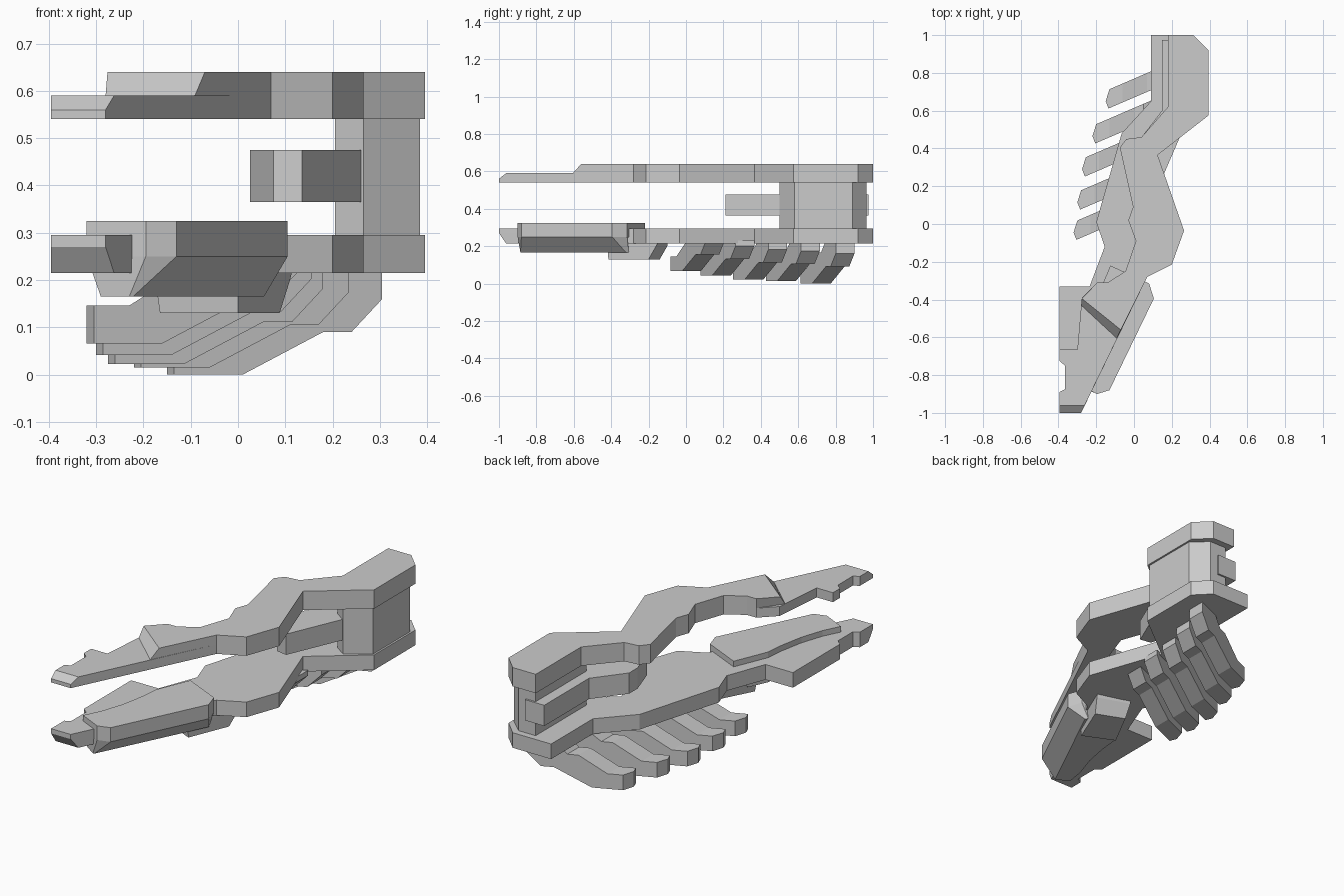
import bpy
import bmesh

if "Cube" in bpy.data.objects:
    bpy.data.objects.remove(bpy.data.objects["Cube"])


def loft(name, rings):
    """Closed solid through rings of 3D points with equal counts."""
    bm = bmesh.new()
    loops = [[bm.verts.new(p) for p in ring] for ring in rings]
    for a, b in zip(loops, loops[1:]):
        n = len(a)
        for i in range(n):
            j = (i + 1) % n
            bm.faces.new((a[i], a[j], b[j], b[i]))
    bm.faces.new(loops[0])
    bm.faces.new(loops[-1])
    bmesh.ops.recalc_face_normals(bm, faces=bm.faces)
    me = bpy.data.meshes.new(name)
    bm.to_mesh(me)
    bm.free()
    ob = bpy.data.objects.new(name, me)
    bpy.context.collection.objects.link(ob)
    return ob


def slab(name, *layers):
    """Stack plan outlines, each given as (outline, z)."""
    return loft(name, [[(x, y, z) for x, y in o] for o, z in layers])


# Outline pieces shared by both blades, from the back down the right side
right = [(.315, 1), (.395, .92), (.395, .575), (.125, .365),
         (.265, -.035), (.2, -.215), (.07, -.28)]
tip = [(-.28, -1), (-.395, -1)]
tip_cut = [(-.262, -.962), (-.395, -.962)]
notch = [(-.395, -.89), (-.365, -.875), (-.365, -.75), (-.395, -.725)]

# Upper blade: thin full-length base with a bevelled tip, thicker rear deck
upper_front = [(-.395, -.665), (-.3, -.665), (-.276, -.39)]
upper_left = [(-.195, -.31), (-.14, -.31), (-.045, -.25), (.01, -.09),
              (-.03, .02), (-.005, .09), (-.075, .405), (-.04, .45),
              (.04, .46), (.18, .62), (.18, 1)]
end = notch + upper_front + upper_left
slab("upper_blade", (right + tip + end, .54), (right + tip + end, .56),
     (right + tip_cut + end, .59))
slab("upper_blade_deck",
     (right + [(-.091, -.605), (-.28, -.43)] + upper_left, .59),
     (right + [(-.07, -.56), (-.276, -.395)] + upper_left, .64))

# Lower blade: tip bevelled underneath
end = notch + [(-.395, -.33), (-.235, -.33), (-.155, -.12), (-.2, .01),
               (-.065, .48), (.09, .65), (.09, 1)]
slab("lower_blade", (right + tip_cut + end, .215),
     (right + tip + end, .27), (right + tip + end, .295))

# Rear post joining the blades
post = [(.205, .54), (.265, .5), (.385, .58), (.385, .89), (.305, .965), (.205, .965)]
slab("rear_post", (post, .295), (post, .54))

# Short middle arm
arm = [(.148, .975), (.148, .6), (.025, .44), (.025, .37), (.075, .22),
       (.135, .21), (.26, .5), (.26, .975)]
slab("middle_arm", (arm, .365), (arm, .475))

# Side pod wrapped around the lower blade, chamfered on its lower right
pod_left = [(-.275, -.75), (-.235, -.63), (-.21, -.5), (-.2, -.4)]
pod = [(-.125, -.22), (.08, -.315), (.105, -.395), (-.13, -.88),
       (-.195, -.9), (-.32, -.84)] + pod_left
pod_bottom = [(-.155, -.3), (.045, -.305), (.055, -.32), (-.222, -.885),
              (-.23, -.885), (-.29, -.845)] + pod_left
slab("front_pod", (pod_bottom, .165), (pod, .25), (pod, .325))

# Stub under the lower blade
slab("under_stub",
     ([(-.165, -.34), (0, -.415), (.088, -.2), (-.06, -.14)], .13),
     ([(-.175, -.35), (0, -.42), (.11, -.16), (-.06, -.1)], .2),
     ([(-.175, -.35), (0, -.42), (.115, -.15), (-.06, -.1)], .22))

# Five bent ribs: the same profile swept along a slanted direction
profile = [(0, 0), (.16, 0), (.33, .09), (.39, .09), (.455, .16), (.455, .23),
           (.33, .23), (.27, .165), (.22, .165), (.09, .08), (0, .08)]
ribs = [(-.15, .65, 0), (-.22, .465, .015), (-.275, .29, .022),
        (-.3, .115, .042), (-.32, -.045, .066)]
for k, (x0, y0, z0) in enumerate(ribs):
    rings = []
    for dx, dy in ((.02, .055), (0, 0), (.015, -.045)):
        ring = []
        for u, h in profile:
            u = max(u, dx)
            ring.append((x0 + u, y0 + dy + .43 * u, min(z0 + h, .225 + h * .02)))
        rings.append(ring)
    loft(f"rib_{k + 1}", rings)
